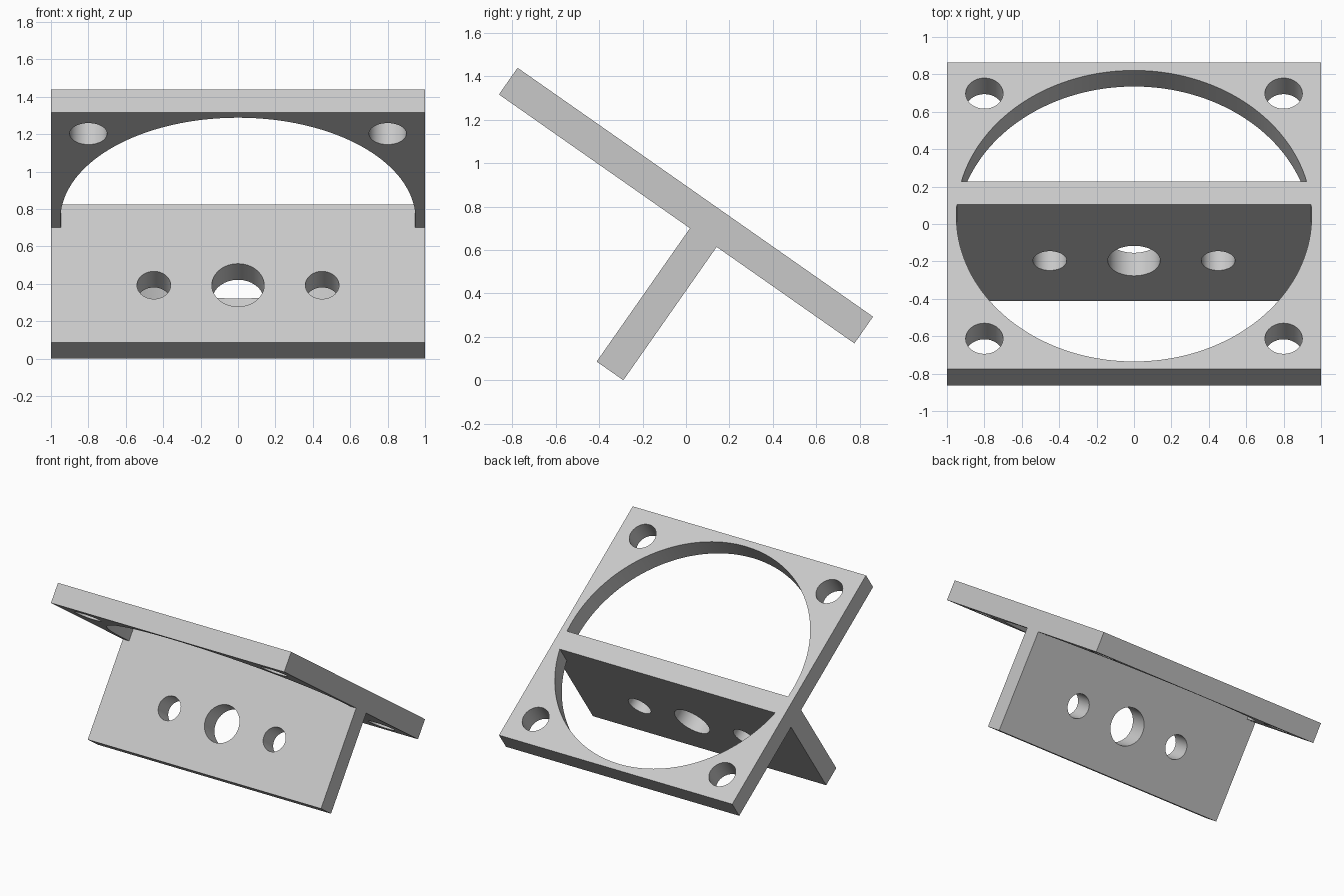
import bpy
import bmesh
import math
from mathutils import Matrix

cube = bpy.data.objects.get("Cube")
if cube:
    bpy.data.objects.remove(cube, do_unlink=True)

TILT = math.radians(-35)
HALF_T = 0.075                    # half the plate thickness
STEM_A, STEM_B = 0.075, 0.225     # stem faces along the plate
STEM_END = -0.825                 # free end of the stem
RING_R = 0.95                     # large opening radius

grey = bpy.data.materials.new("light_grey")
grey.use_nodes = True
grey.diffuse_color = (0.58, 0.58, 0.58, 1)
grey.node_tree.nodes["Principled BSDF"].inputs["Base Color"].default_value = (0.58, 0.58, 0.58, 1)


def prism(name, points, offset):
    """Extrude a closed polygon of 3D points by an offset."""
    bm = bmesh.new()
    face = bm.faces.new([bm.verts.new(p) for p in points])
    ext = bmesh.ops.extrude_face_region(bm, geom=[face])
    verts = [g for g in ext["geom"] if isinstance(g, bmesh.types.BMVert)]
    bmesh.ops.translate(bm, verts=verts, vec=offset)
    bmesh.ops.recalc_face_normals(bm, faces=bm.faces)
    mesh = bpy.data.meshes.new(name)
    bm.to_mesh(mesh)
    bm.free()
    mesh.materials.append(grey)
    ob = bpy.data.objects.new(name, mesh)
    bpy.context.collection.objects.link(ob)
    return ob


def arc(radius, start, end, count):
    return [(radius * math.cos(start + (end - start) * i / count),
             radius * math.sin(start + (end - start) * i / count)) for i in range(count + 1)]


# T-shaped body: square plate with a mounting stem below it
profile = [(-1, HALF_T), (-1, -HALF_T), (STEM_A, -HALF_T), (STEM_A, STEM_END),
           (STEM_B, STEM_END), (STEM_B, -HALF_T), (1, -HALF_T), (1, HALF_T)]
bracket = prism("tilted_bracket", [(-1, y, z) for y, z in profile], (2, 0, 0))

# Large round opening, split in two by the stem
cutters = []
for name, edge in (("front_opening_cutter", STEM_A), ("back_opening_cutter", STEM_B)):
    a = math.asin(edge / RING_R)
    if name.startswith("front"):
        outline = arc(RING_R, math.pi - a, 2 * math.pi + a, 80)
    else:
        outline = arc(RING_R, a, math.pi - a, 64)
    cutters.append(prism(name, [(x, y, -0.12) for x, y in outline], (0, 0, 0.24)))

# Corner screw holes through the plate
for sx in (-1, 1):
    for sy in (-1, 1):
        ring = arc(0.1, 0, 2 * math.pi, 48)[:-1]
        cutters.append(prism("corner_hole_cutter",
                             [(0.8 * sx + x, 0.8 * sy + y, -0.12) for x, y in ring], (0, 0, 0.24)))

# Row of three holes through the stem
for cx, r in ((-0.45, 0.09), (0, 0.14), (0.45, 0.09)):
    ring = arc(r, 0, 2 * math.pi, 48)[:-1]
    cutters.append(prism("stem_hole_cutter",
                         [(cx + x, 0.03, -0.45 + z) for x, z in ring], (0, 0.24, 0)))

bpy.ops.object.select_all(action='DESELECT')
bracket.select_set(True)
bpy.context.view_layer.objects.active = bracket
for cutter in cutters:
    cutter.hide_render = True
    mod = bracket.modifiers.new("cut", 'BOOLEAN')
    mod.operation = 'DIFFERENCE'
    mod.solver = 'EXACT'
    mod.object = cutter
    bpy.ops.object.modifier_apply(modifier=mod.name)
for cutter in cutters:
    bpy.data.objects.remove(cutter, do_unlink=True)

# Lean the bracket back and rest the stem on the ground
bracket.data.transform(Matrix.Rotation(TILT, 4, 'X'))
low = min(v.co.z for v in bracket.data.vertices)
bracket.data.transform(Matrix.Translation((0, 0, -low)))
bpy.ops.object.shade_smooth_by_angle(angle=math.radians(30))
